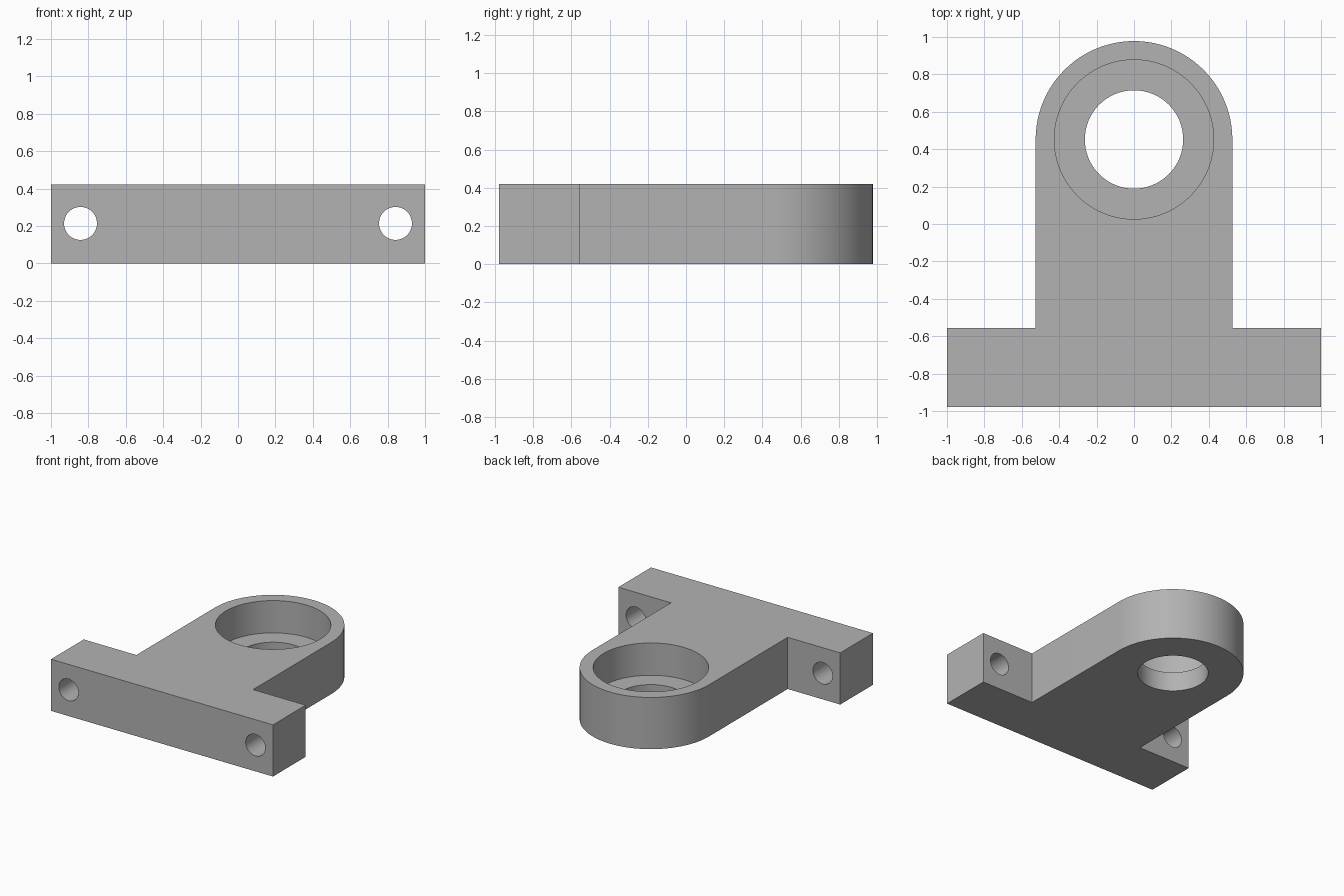
import bpy
import bmesh
import math

if "Cube" in bpy.data.objects:
    bpy.data.objects.remove(bpy.data.objects["Cube"], do_unlink=True)

HEIGHT = 0.421
FRONT, BACK = -0.978, 0.978
FLANGE_BACK = -0.557
ARM = 0.526                 # arm half width and end radius
BORE_Y = BACK - ARM
SEAT_Z = 0.158              # floor of the bearing seat

grey = bpy.data.materials.new("plain grey")
grey.use_nodes = True
colour = (0.45, 0.45, 0.45, 1)
grey.diffuse_color = colour
grey.node_tree.nodes["Principled BSDF"].inputs["Base Color"].default_value = colour


def extruded(name, outline, height):
    """Solid made by raising a flat outline from the ground."""
    bm = bmesh.new()
    face = bm.faces.new([bm.verts.new((x, y, 0)) for x, y in outline])
    top = bmesh.ops.extrude_face_region(bm, geom=[face])["geom"]
    bmesh.ops.translate(bm, vec=(0, 0, height),
                        verts=[v for v in top if isinstance(v, bmesh.types.BMVert)])
    bmesh.ops.recalc_face_normals(bm, faces=bm.faces)
    mesh = bpy.data.meshes.new(name)
    bm.to_mesh(mesh)
    bm.free()
    mesh.materials.append(grey)
    obj = bpy.data.objects.new(name, mesh)
    bpy.context.collection.objects.link(obj)
    return obj


def drill(body, radius, depth, location, rotation=(0, 0, 0), sides=64):
    """Cut a round hole centred on location."""
    bpy.ops.mesh.primitive_cylinder_add(vertices=sides, radius=radius, depth=depth,
                                        location=location, rotation=rotation)
    cutter = bpy.context.object
    cutter.name = "hole_cutter"
    cutter.hide_render = True
    cutter.data.materials.append(grey)
    cut = body.modifiers.new("hole", 'BOOLEAN')
    cut.operation = 'DIFFERENCE'
    cut.solver = 'EXACT'
    cut.object = cutter
    bpy.context.view_layer.objects.active = body
    bpy.ops.object.modifier_apply(modifier=cut.name)
    bpy.data.objects.remove(cutter, do_unlink=True)


# T-shaped body: wide front flange and an arm with a round end
outline = [(-ARM, FLANGE_BACK), (-1, FLANGE_BACK), (-1, FRONT),
           (1, FRONT), (1, FLANGE_BACK), (ARM, FLANGE_BACK)]
STEPS = 48
for i in range(STEPS + 1):
    a = math.pi * i / STEPS
    outline.append((ARM * math.cos(a), BORE_Y + ARM * math.sin(a)))
body = extruded("bearing_bracket", outline, HEIGHT)

# Stepped bore in the arm: through hole and wider seat from above
drill(body, 0.263, 2, (0, BORE_Y, 0))
drill(body, 0.426, 1, (0, BORE_Y, SEAT_Z + 0.5), sides=96)

# Bolt holes through the flange
for side in (-1, 1):
    drill(body, 0.088, 1, (side * 0.842, (FRONT + FLANGE_BACK) / 2, HEIGHT / 2 + 0.003),
          rotation=(math.pi / 2, 0, 0), sides=48)

# Smooth round walls with crisp edges
bpy.ops.object.select_all(action='DESELECT')
body.select_set(True)
bpy.context.view_layer.objects.active = body
bpy.ops.object.shade_smooth_by_angle(angle=math.radians(30))
